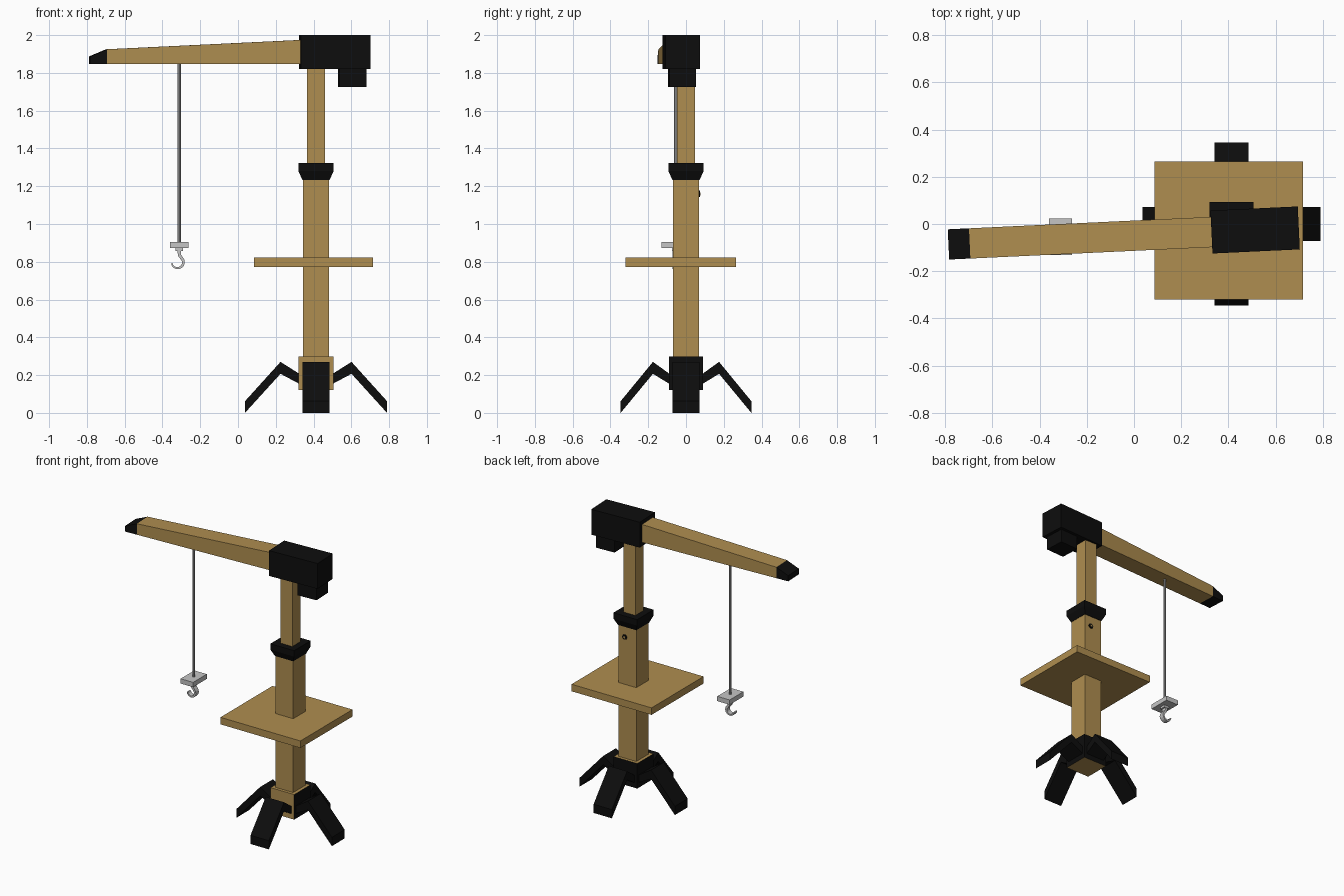
import bpy, bmesh, math
from mathutils import Matrix, Vector

if "Cube" in bpy.data.objects:
    bpy.data.objects.remove(bpy.data.objects["Cube"])


def material(name, rgb):
    m = bpy.data.materials.new(name)
    m.diffuse_color = (*rgb, 1)
    m.use_nodes = True
    m.node_tree.nodes["Principled BSDF"].inputs["Base Color"].default_value = m.diffuse_color
    return m


WOOD = material("wood", (0.43, 0.27, 0.08))
BLACK = material("black", (0.004, 0.004, 0.004))
METAL = material("light metal", (0.56, 0.56, 0.56))
CABLE = material("cable grey", (0.38, 0.38, 0.38))
MX = 0.413  # mast centre x


def finish(name, bm, *mats, matrix=None):
    bmesh.ops.recalc_face_normals(bm, faces=bm.faces)
    me = bpy.data.meshes.new(name)
    bm.to_mesh(me)
    bm.free()
    for m in mats:
        me.materials.append(m)
    ob = bpy.data.objects.new(name, me)
    bpy.context.collection.objects.link(ob)
    if matrix:
        ob.matrix_world = matrix
    return ob


def box(name, x, y, z, mat, matrix=None):
    return prism(name, [(x[0], z[0]), (x[1], z[0]), (x[1], z[1]), (x[0], z[1])], y, mat, matrix)


def prism(name, pts, y, mat, matrix=None):
    """Extrude an x-z outline between two y values."""
    bm = bmesh.new()
    a, b = ([bm.verts.new((px, yy, pz)) for px, pz in pts] for yy in y)
    bm.faces.new(a)
    bm.faces.new(b[::-1])
    n = len(pts)
    for i in range(n):
        bm.faces.new((a[i], a[(i + 1) % n], b[(i + 1) % n], b[i]))
    return finish(name, bm, mat, matrix=matrix)


def cylinder(name, r, depth, sides, mat, matrix):
    bm = bmesh.new()
    bmesh.ops.create_cone(bm, cap_ends=True, segments=sides, radius1=r, radius2=r, depth=depth)
    return finish(name, bm, mat, matrix=matrix)


# Base block: black sides and back, wood front, top and bottom
base = box("base_block", (MX - 0.093, MX + 0.093), (-0.091, 0.091), (0.12, 0.298), WOOD)
base.data.materials.append(BLACK)
for p in base.data.polygons:
    if abs(p.normal.x) > 0.5 or p.normal.y > 0.5:
        p.material_index = 1

# Four bent legs
for i, name in enumerate(("right_leg", "back_leg", "left_leg", "front_leg")):
    s = 0.0 if i % 2 == 0 else -0.013
    e = 0.0 if i % 2 == 0 else -0.03
    outline = [(0.085, 0.205), (0.188 + s, 0.27), (0.376 + e, 0.062),
               (0.376 + e, 0.0), (0.188 + s, 0.207), (0.085, 0.152)]
    prism(name, outline, (-0.072, 0.072), BLACK,
          Matrix.Translation((MX, 0, 0)) @ Matrix.Rotation(i * math.pi / 2, 4, 'Z'))

# Mast, platform and collar
box("lower_mast", (MX - 0.07, MX + 0.07), (-0.069, 0.069), (0.125, 1.25), WOOD)
box("upper_mast", (MX - 0.047, MX + 0.047), (-0.047, 0.047), (1.24, 1.84), WOOD)
box("platform", (0.086, 0.715), (-0.32, 0.265), (0.773, 0.823), WOOD)

bm = bmesh.new()
rings = [[bm.verts.new((MX + sx * h, sy * h, z)) for sx, sy in ((-1, -1), (1, -1), (1, 1), (-1, 1))]
         for h, z in ((0.072, 1.233), (0.093, 1.28), (0.093, 1.322))]
bm.faces.new(rings[0])
bm.faces.new(rings[2])
for lo, hi in zip(rings, rings[1:]):
    for k in range(4):
        bm.faces.new((lo[k], lo[(k + 1) % 4], hi[(k + 1) % 4], hi[k]))
finish("mast_collar", bm, BLACK)

# Small round fitting on the back of the mast
for name, r, d, mat in (("bolt_ring", 0.018, 0.008, BLACK), ("bolt_centre", 0.008, 0.012, WOOD)):
    cylinder(name, r, d, 8, mat, Matrix.Translation((MX + 0.02, 0.071, 1.16)) @ Matrix.Rotation(math.pi / 2, 4, 'X'))

# Jib assembly, turned slightly about the mast
JIB = Matrix.Translation((MX, -0.03, 0)) @ Matrix.Rotation(math.radians(2.7), 4, 'Z')
box("crane_head", (-0.085, 0.285), (-0.091, 0.091), (1.82, 2.0), BLACK, JIB)
box("counterweight", (0.12, 0.263), (-0.07, 0.07), (1.725, 1.83), BLACK, JIB)
prism("boom", [(-1.11, 1.847), (-0.07, 1.847), (-0.07, 1.975), (-1.11, 1.925)], (-0.064, 0.064), WOOD, JIB)
prism("boom_tip", [(-1.2, 1.847), (-1.11, 1.847), (-1.11, 1.925), (-1.2, 1.887)], (-0.064, 0.064), BLACK, JIB)

# Cable, hook block and neck
CX, CY = -0.311, -0.054
cylinder("cable", 0.009, 0.96, 8, CABLE, Matrix.Translation((CX, CY, 1.375)))
box("hook_block", (CX - 0.049, CX + 0.049), (CY - 0.077, CY + 0.077), (0.872, 0.906), METAL)
box("hook_neck", (CX - 0.02, CX + 0.02), (CY - 0.02, CY + 0.02), (0.857, 0.875), METAL)

# Hook: a tapering band following a curved path
path = [Vector((-0.311, 0.86)), Vector((-0.31, 0.835))]
for k in range(10):
    a = math.radians(45 - k * 24)
    path.append(Vector((-0.32 + 0.031 * math.cos(a), 0.797 + 0.031 * math.sin(a))))
left, right = [], []
for i, p in enumerate(path):
    t = (path[min(i + 1, len(path) - 1)] - path[max(i - 1, 0)]).normalized()
    n = Vector((-t.y, t.x)) * (0.009 - 0.005 * i / (len(path) - 1))
    left.append(tuple(p + n))
    right.append(tuple(p - n))
prism("hook", left + right[::-1], (CY - 0.017, CY + 0.017), METAL)
